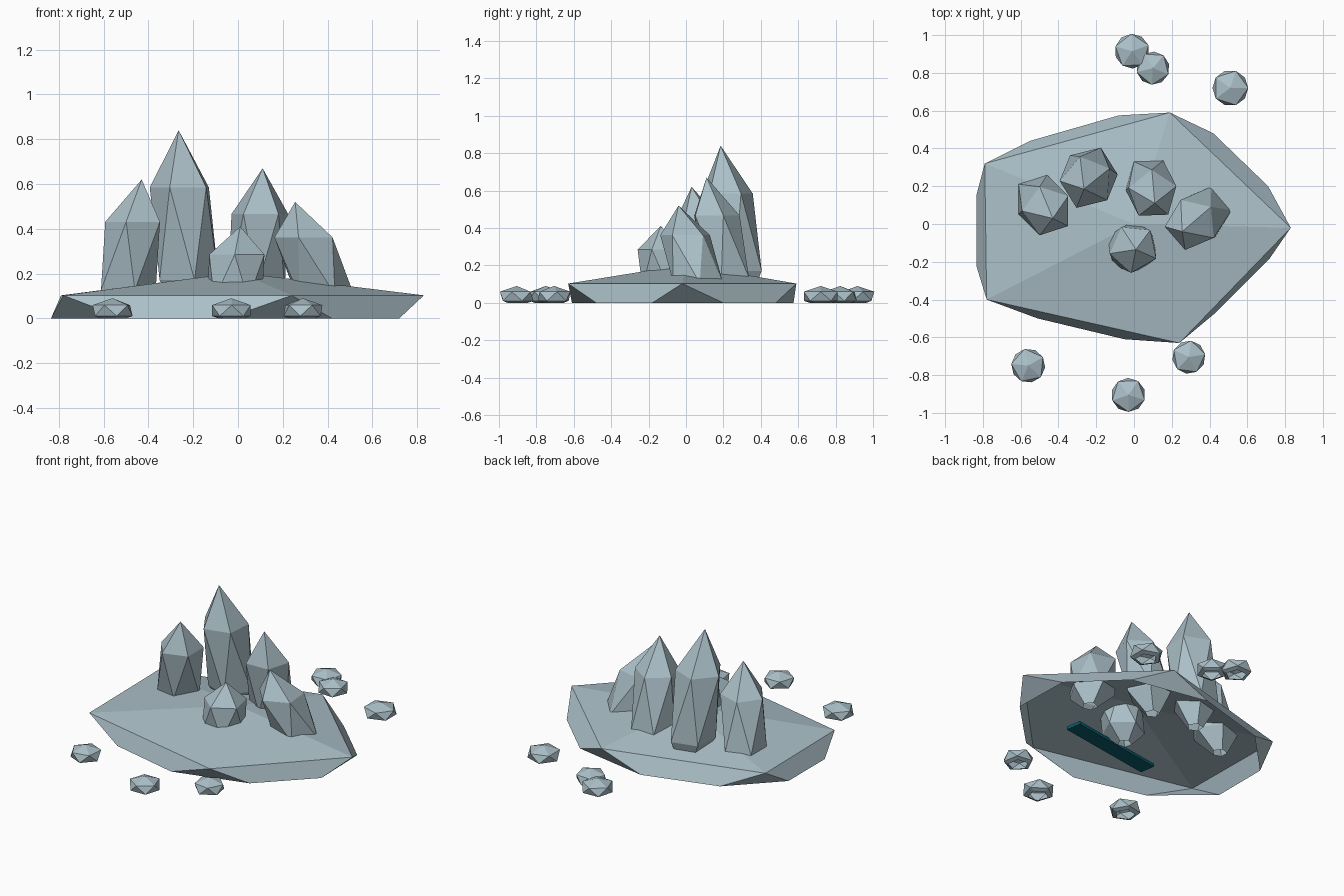
import bpy, bmesh, math
from mathutils import Vector, Matrix

if "Cube" in bpy.data.objects:
    bpy.data.objects.remove(bpy.data.objects["Cube"])


def material(name, rgb):
    m = bpy.data.materials.new(name)
    m.diffuse_color = (*rgb, 1)
    m.use_nodes = True
    m.node_tree.nodes["Principled BSDF"].inputs["Base Color"].default_value = m.diffuse_color
    return m


ICE = material("pale grey blue stone", (0.41, 0.53, 0.58))
TEAL = material("dark teal", (0.002, 0.11, 0.15))


def finish(name, bm, mat):
    bmesh.ops.recalc_face_normals(bm, faces=bm.faces)
    me = bpy.data.meshes.new(name)
    bm.to_mesh(me)
    bm.free()
    me.materials.append(mat)
    ob = bpy.data.objects.new(name, me)
    bpy.context.collection.objects.link(ob)
    return ob


def rock(name, x, y, radius, zc, half, spin, lean=(0, 0)):
    """Stretched, leaning icosahedron, open where it is cut at the ground."""
    bm = bmesh.new()
    top = bm.verts.new((x + lean[0], y + lean[1], zc + half))
    low = bm.verts.new((x - lean[0], y - lean[1], zc - half))
    rings = []
    for k, turn in ((0.447, 0), (-0.447, 36)):
        ring = []
        for i in range(5):
            a = math.radians(spin + turn + 72 * i)
            ring.append(bm.verts.new((x + lean[0] * k + radius * math.cos(a),
                                      y + lean[1] * k + radius * math.sin(a),
                                      zc + half * k)))
        rings.append(ring)
    u, l = rings
    for i in range(5):
        j = (i + 1) % 5
        bm.faces.new((top, u[i], u[j]))
        bm.faces.new((u[i], l[i], u[j]))
        bm.faces.new((u[j], l[i], l[j]))
        bm.faces.new((low, l[j], l[i]))
    bmesh.ops.recalc_face_normals(bm, faces=bm.faces)
    bmesh.ops.bisect_plane(bm, geom=bm.verts[:] + bm.edges[:] + bm.faces[:],
                           plane_co=(0, 0, 0), plane_no=(0, 0, 1), clear_inner=True)
    return finish(name, bm, ICE)


# Wide low base: peak, five rim corners, ten foot corners, open below
bm = bmesh.new()
peak = bm.verts.new((0, 0, 0.205))
rim = [bm.verts.new((x, y, 0.103)) for x, y in
       ((0.83, -0.02), (0.19, 0.59), (-0.79, 0.32), (-0.78, -0.40), (0.24, -0.63))]
foot = [bm.verts.new((x, y, 0)) for x, y in
        ((0.71, 0.20), (0.42, 0.48), (-0.08, 0.575), (-0.55, 0.44), (-0.835, 0.15),
         (-0.835, -0.22), (-0.51, -0.50), (-0.05, -0.61), (0.42, -0.48), (0.72, -0.18))]
for i in range(5):
    j = (i + 1) % 5
    bm.faces.new((peak, rim[i], rim[j]))
    bm.faces.new((rim[i], foot[2 * i], foot[2 * i + 1], rim[j]))
    bm.faces.new((rim[i], foot[2 * i - 1], foot[2 * i]))
finish("base_rock", bm, ICE)

# Standing crystals: name, x, y, radius, height, spin, lean
for name, x, y, r, h, spin, lean in (
        ("tall_crystal", -0.24, 0.245, 0.143, 0.84, 32, (-0.025, -0.06)),
        ("left_crystal", -0.48, 0.10, 0.135, 0.62, 36, (0.05, -0.07)),
        ("back_crystal", 0.09, 0.19, 0.133, 0.67, 20, (0.02, -0.08)),
        ("right_crystal", 0.34, 0.03, 0.14, 0.52, 41, (-0.085, -0.07)),
        ("front_crystal", -0.01, -0.125, 0.13, 0.41, 48, (0.02, -0.01))):
    rock(name, x, y, r, 0.45 * h, 0.55 * h, spin, lean)

# Loose pebbles around the base
for i, (x, y, r, spin) in enumerate((
        (-0.01, 0.915, 0.092, 20), (0.10, 0.825, 0.088, 50), (0.51, 0.72, 0.095, 0),
        (-0.56, -0.75, 0.09, 30), (-0.03, -0.905, 0.09, 55), (0.29, -0.705, 0.088, 10))):
    rock(f"pebble_{i + 1}", x, y, r, 0.035, 0.055, spin)

# Teal slat hidden under the base
bm = bmesh.new()
bmesh.ops.create_cube(bm, size=1, matrix=Matrix.Translation((-0.03, -0.25, 0.04))
                      @ Matrix.Rotation(math.radians(9), 4, 'Z')
                      @ Matrix.Diagonal((0.66, 0.1, 0.02, 1)))
finish("hidden_slat", bm, TEAL)
